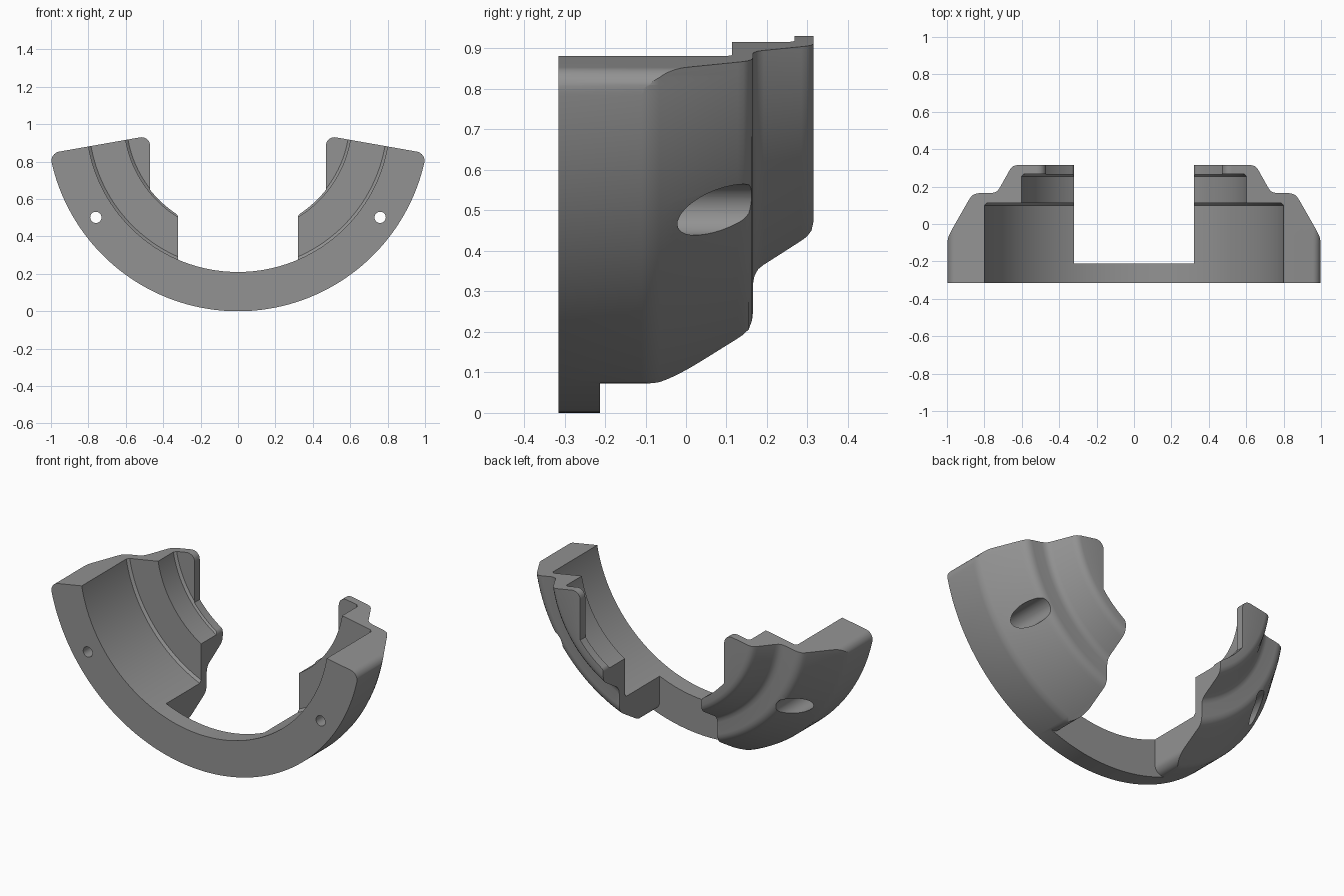
import bpy, bmesh, math
from math import sin, cos, radians, sqrt, atan2, asin, acos, pi

if "Cube" in bpy.data.objects:
    bpy.data.objects.remove(bpy.data.objects["Cube"])

R, C = 1.022, 1.022          # outer radius, height of the ring axis
TILT = radians(10)           # slope of the end faces

grey = bpy.data.materials.new("mid grey")
grey.diffuse_color = (0.29, 0.29, 0.29, 1)
grey.use_nodes = True
grey.node_tree.nodes["Principled BSDF"].inputs["Base Color"].default_value = grey.diffuse_color


def finish(bm, name):
    bmesh.ops.recalc_face_normals(bm, faces=bm.faces)
    me = bpy.data.meshes.new(name)
    bm.to_mesh(me)
    bm.free()
    ob = bpy.data.objects.new(name, me)
    me.materials.append(grey)
    bpy.context.collection.objects.link(ob)
    return ob


def revolve(profile, a0, a1, n, name):
    """Sweep a closed (radius, y) profile around the ring axis."""
    bm = bmesh.new()
    rings = []
    for i in range(n + 1):
        a = a0 + (a1 - a0) * i / n
        rings.append([bm.verts.new((r * cos(a), y, C + r * sin(a))) for r, y in profile])
    m = len(profile)
    for p, q in zip(rings, rings[1:]):
        for j in range(m):
            k = (j + 1) % m
            bm.faces.new((p[j], p[k], q[k], q[j]))
    bm.faces.new(rings[0])
    bm.faces.new(rings[-1])
    return finish(bm, name)


def prism(points, y0, y1, name):
    """Extrude an (x, z) outline along y."""
    bm = bmesh.new()
    a = [bm.verts.new((x, y0, z)) for x, z in points]
    b = [bm.verts.new((x, y1, z)) for x, z in points]
    bm.faces.new(a)
    bm.faces.new(b)
    for i in range(len(a)):
        j = (i + 1) % len(a)
        bm.faces.new((a[i], a[j], b[j], b[i]))
    return finish(bm, name)


def arc(cx, cz, r, a0, a1, n=10):
    return [(cx + r * cos(a0 + (a1 - a0) * i / n), cz + r * sin(a0 + (a1 - a0) * i / n))
            for i in range(n + 1)]


def cut(ob, cutter):
    mod = ob.modifiers.new("cut", 'BOOLEAN')
    mod.operation, mod.solver, mod.object = 'DIFFERENCE', 'EXACT', cutter
    bpy.context.view_layer.objects.active = ob
    bpy.ops.object.modifier_apply(modifier=mod.name)
    bpy.data.objects.remove(cutter)


# Stepped shell: outer cylinder, cone, shoulder, second cone, back lip, inner steps
profile = [(R, -.315), (R, -.11), (1.019, -.09), (1.01, -.066), (.897, .128), (.888, .142),
           (.876, .155), (.856, .163), (.84, .165), (.775, .165), (.755, .169), (.74, .178),
           (.73, .192), (.677, .285), (.668, .299), (.655, .31), (.635, .315),
           (.3, .315), (.3, .268), (.597, .268), (.61, .255), (.61, .113),
           (.798, .113), (.812, .1), (.812, -.315)]
shell = revolve(profile, radians(-175), radians(-5), 120, "half_ring_shell")

# Central opening behind the front band, with rounded corners
f = .05
lx, lz = .32 + f, C - sqrt((R - f) ** 2 - (.32 + f) ** 2)
th = atan2(lz - C, lx)
ux, uz = .35, C - sqrt(.63 ** 2 - .35 ** 2)
tx = .515
tz = C - tx * math.tan(TILT) - .045 / cos(TILT)
right = [((R + .2) * cos(th), C + (R + .2) * sin(th))]
right += arc(lx, lz, f, th, -pi)
right += arc(ux, uz, .03, pi, atan2(C - uz, -ux))
right += arc(0, C, .6, atan2(uz - C, ux), -acos(.47 / .6), 16)[1:]
right += arc(tx, tz, .045, pi, pi / 2 - TILT)
right.append((right[-1][0] + .6 * sin(TILT), right[-1][1] + .6 * cos(TILT)))
outline = right + [(-x, z) for x, z in reversed(right)]
cut(shell, prism(outline, -.212, .6, "opening_cutter"))

for s in (1, -1):
    # Sloped end faces with a rounded outer corner
    e = sqrt((R - f) ** 2 - f * f)
    ex = e * cos(TILT) - f * sin(TILT)
    ez = C - e * sin(TILT) - f * cos(TILT)
    phi = -TILT - asin(f / (R - f))
    pts = [((R + .3) * cos(phi), C + (R + .3) * sin(phi))]
    pts += arc(ex, ez, f, phi, pi / 2 - TILT)
    pts += [(.2, C - .2 * math.tan(TILT)), (.2, 1.6), (1.4, 1.6)]
    cut(shell, prism([(s * x, z) for x, z in pts], -.6, .6, "end_cutter"))
    # Screw hole and its counterbore opening through the cone
    for r, y0 in ((.03, -.6), (.063, -.2)):
        circle = arc(s * .76, .502, r, 0, 2 * pi, 40)[:-1]
        cut(shell, prism(circle, y0, .6, "hole_cutter"))

# Smooth curved surfaces, crisp edges
bpy.ops.object.select_all(action='DESELECT')
shell.select_set(True)
bpy.context.view_layer.objects.active = shell
bpy.ops.object.shade_smooth_by_angle(angle=radians(28))
